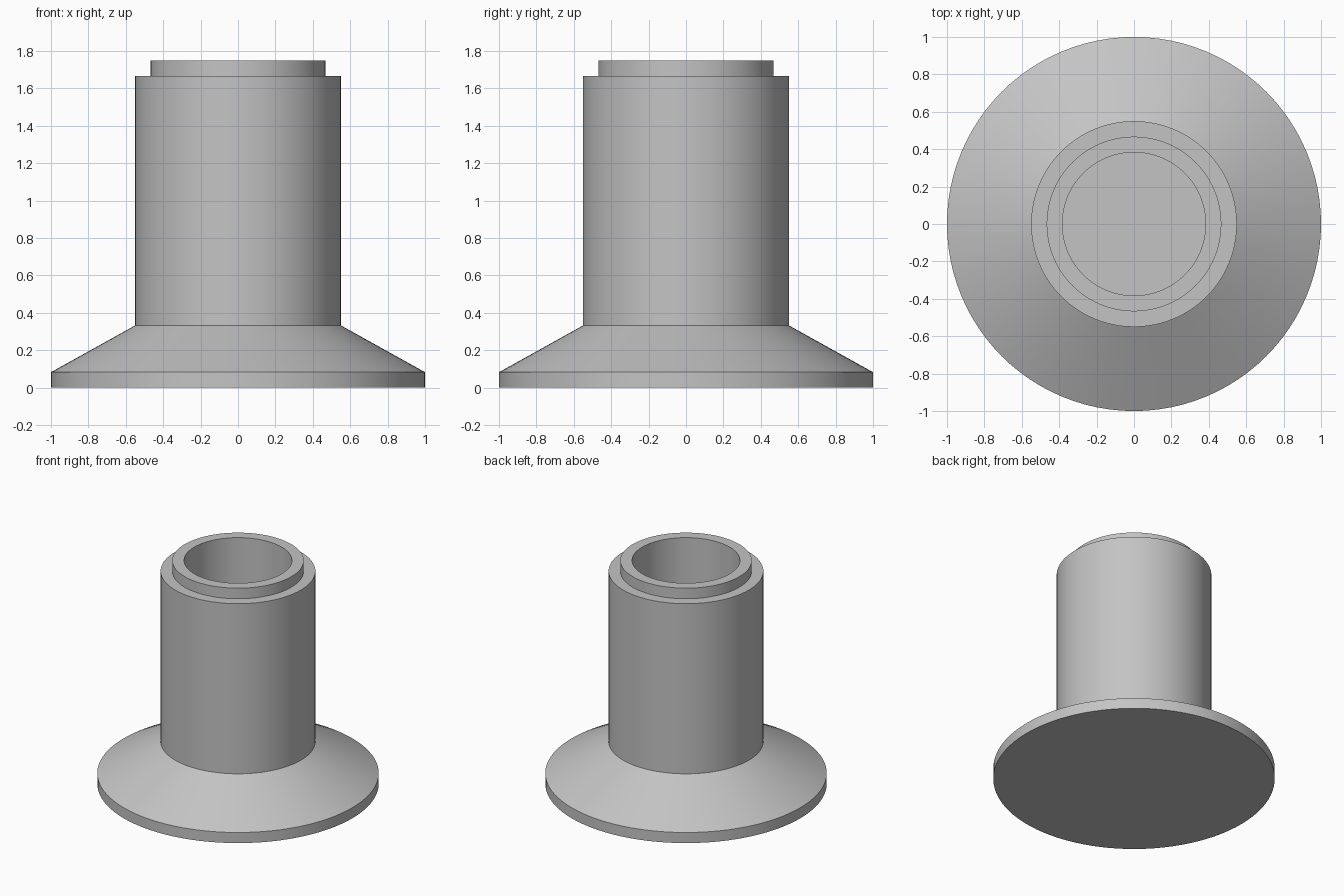
import bpy
import bmesh
from math import radians, tau
from mathutils import Vector

SEGMENTS = 96

cube = bpy.data.objects.get("Cube")
if cube:
    bpy.data.objects.remove(cube, do_unlink=True)

# Plain grey material
grey = bpy.data.materials.new("grey")
grey.use_nodes = True
colour = (0.55, 0.55, 0.55, 1)
grey.diffuse_color = colour
grey.node_tree.nodes["Principled BSDF"].inputs["Base Color"].default_value = colour


def lathe(name, profile, material):
    """Revolve an (r, z) profile about z and cap both open ends."""
    bm = bmesh.new()
    verts = [bm.verts.new((r, 0, z)) for r, z in profile]
    edges = [bm.edges.new(pair) for pair in zip(verts, verts[1:])]
    bmesh.ops.spin(bm, geom=verts + edges, cent=Vector(), axis=Vector((0, 0, 1)),
                   angle=tau, steps=SEGMENTS)
    bmesh.ops.remove_doubles(bm, verts=bm.verts[:], dist=0.0001)
    bmesh.ops.holes_fill(bm, edges=[e for e in bm.edges if e.is_boundary], sides=0)
    bmesh.ops.recalc_face_normals(bm, faces=bm.faces[:])
    mesh = bpy.data.meshes.new(name)
    bm.to_mesh(mesh)
    bm.free()
    mesh.materials.append(material)
    obj = bpy.data.objects.new(name, mesh)
    bpy.context.collection.objects.link(obj)
    bpy.ops.object.select_all(action="DESELECT")
    obj.select_set(True)
    bpy.context.view_layer.objects.active = obj
    bpy.ops.object.shade_smooth_by_angle(angle=radians(25))
    return obj


# Flared foot, straight sleeve, stepped lip and blind bore as one solid
lathe("flanged_sleeve", [
    (1, 0), (1, 0.083),             # foot rim
    (0.55, 0.333), (0.55, 1.667),   # cone and sleeve
    (0.467, 1.667), (0.467, 1.75),  # lip step
    (0.383, 1.75), (0.383, 0.167),  # bore
], grey)
